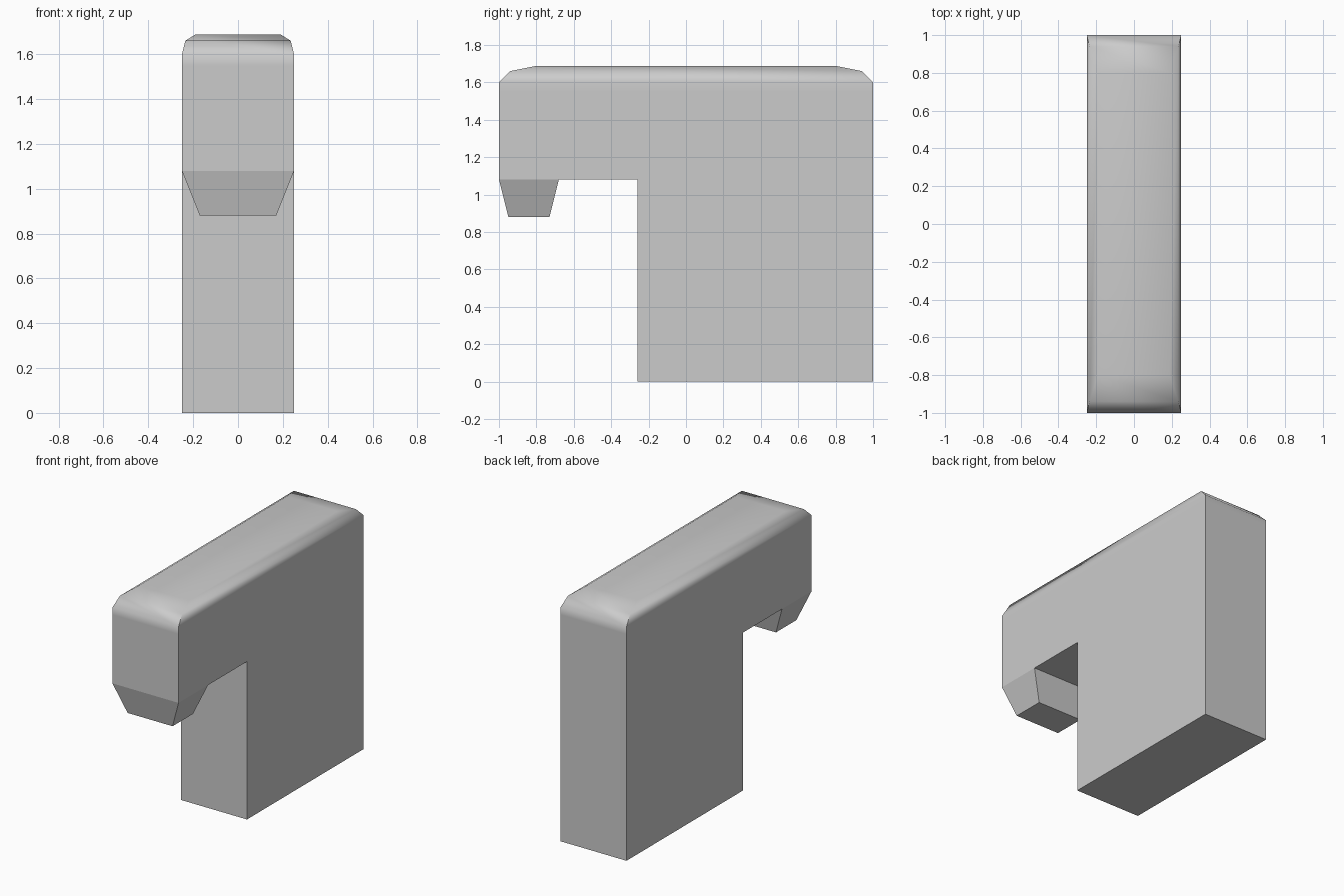
import bpy, bmesh
from mathutils import Vector

if "Cube" in bpy.data.objects:
    bpy.data.objects.remove(bpy.data.objects["Cube"])

W = 0.25  # half width in x


def finish(bm, name, smooth_angle=None):
    bmesh.ops.recalc_face_normals(bm, faces=bm.faces)
    mesh = bpy.data.meshes.new(name)
    bm.to_mesh(mesh)
    bm.free()
    ob = bpy.data.objects.new(name, mesh)
    bpy.context.collection.objects.link(ob)
    if smooth_angle:
        bpy.ops.object.select_all(action='DESELECT')
        ob.select_set(True)
        bpy.context.view_layer.objects.active = ob
        bpy.ops.object.shade_smooth_by_angle(angle=smooth_angle)
    return ob


def grow(bm, face, hx, y0, y1, z):
    """Extrude a horizontal quad to a new rectangle at height z."""
    mid = face.calc_center_median()
    new = bmesh.ops.extrude_discrete_faces(bm, faces=[face])["faces"][0]
    for v in new.verts:
        v.co = Vector((hx if v.co.x > mid.x else -hx,
                       y1 if v.co.y > mid.y else y0, z))
    return new


# body: side profile (y, z) of the column with its overhanging arm
profile = [(-0.26, 0), (1, 0), (1, 1.55), (-1, 1.55),
           (-1, 1.08), (-0.68, 1.08), (-0.26, 1.08)]
bm = bmesh.new()
side = bm.faces.new([bm.verts.new((-W, y, z)) for y, z in profile])
ext = bmesh.ops.extrude_face_region(bm, geom=[side], use_keep_orig=True)
bmesh.ops.translate(bm, vec=(2 * W, 0, 0),
                    verts=[g for g in ext["geom"] if isinstance(g, bmesh.types.BMVert)])
bmesh.ops.recalc_face_normals(bm, faces=bm.faces)

# rounded top
top = max(bm.faces, key=lambda f: f.calc_center_median().z)
for hx, hy, z in [(W, 1, 1.60), (0.235, 0.94, 1.66), (0.19, 0.80, 1.688)]:
    top = grow(bm, top, hx, -hy, hy, z)

# opening where the spout joins the arm
joint = [f for f in bm.faces if all(abs(v.co.z - 1.08) < 1e-4 and v.co.y < -0.6
                                    for v in f.verts)]
bmesh.ops.delete(bm, geom=joint, context='FACES_ONLY')
finish(bm, "body", 0.87)

# spout: tapered block under the arm tip
bm = bmesh.new()
base = bm.faces.new([bm.verts.new(c) for c in
                     [(-W, -1, 1.08), (W, -1, 1.08), (W, -0.68, 1.08), (-W, -0.68, 1.08)]])
grow(bm, base, 0.17, -0.95, -0.73, 0.88)
finish(bm, "spout")
